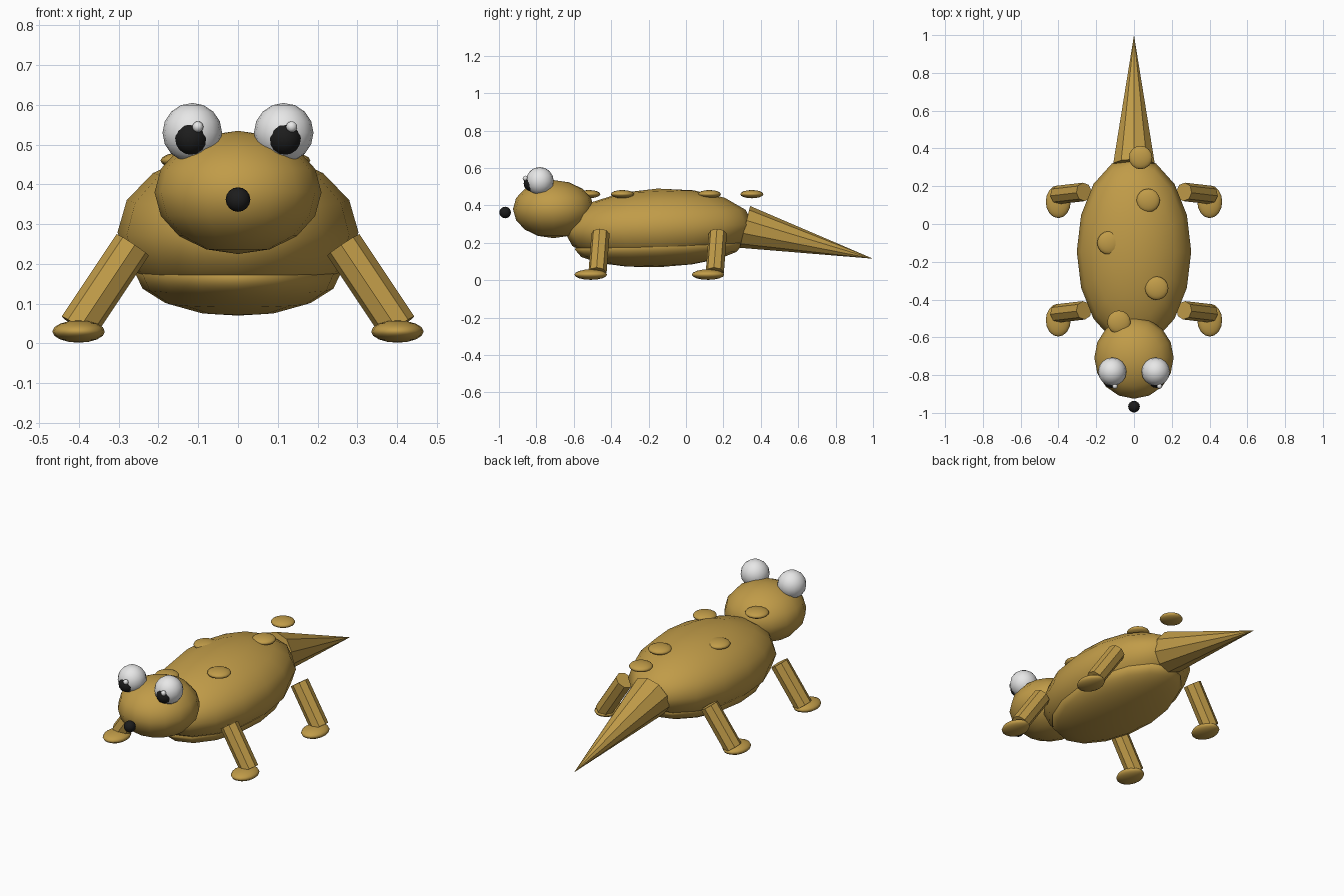
import bpy, math
from mathutils import Vector

if "Cube" in bpy.data.objects:
    bpy.data.objects.remove(bpy.data.objects["Cube"])


def material(name, rgb):
    m = bpy.data.materials.new(name)
    m.diffuse_color = (*rgb, 1)
    m.use_nodes = True
    m.node_tree.nodes["Principled BSDF"].inputs["Base Color"].default_value = m.diffuse_color
    return m


GOLD = material("golden_brown", (0.53, 0.33, 0.065))
WHITE = material("eye_white", (0.8, 0.8, 0.8))
BLACK = material("black", (0.012, 0.012, 0.012))


def ball(name, loc, size, mat, seg=16, rings=8, tilt=0):
    bpy.ops.mesh.primitive_uv_sphere_add(segments=seg, ring_count=rings, radius=1,
                                         location=loc, rotation=(tilt, 0, 0))
    o = bpy.context.object
    o.name = name
    o.scale = size
    o.data.materials.append(mat)
    bpy.ops.object.shade_smooth()
    return o


def taper(name, a, b, r1, r2, sides, mat):
    """Straight cone or cylinder running from a to b."""
    a, b = Vector(a), Vector(b)
    bpy.ops.mesh.primitive_cone_add(vertices=sides, radius1=r1, radius2=r2,
                                    depth=(b - a).length, location=(a + b) / 2)
    o = bpy.context.object
    o.name = name
    o.rotation_euler = (b - a).to_track_quat('Z', 'Y').to_euler()
    o.data.materials.append(mat)
    return o


# Body, belly, head and tail
ball("body", (0, -0.145, 0.28), (0.303, 0.505, 0.21), GOLD, tilt=math.radians(2))
ball("belly", (0, -0.145, 0.18), (0.26, 0.45, 0.11), GOLD, tilt=math.radians(2))
ball("head", (0, -0.708, 0.38), (0.21, 0.217, 0.155), GOLD)
taper("tail", (0, 0.315, 0.285), (0, 1.0, 0.115), 0.115, 0, 10, GOLD)

# Nose
ball("nose", (0, -0.967, 0.362), (0.031, 0.031, 0.031), BLACK)

for side, label in ((-1, "left"), (1, "right")):
    # Eyes with pupils and highlights
    x = side * 0.115
    ball("eye_" + label, (x, -0.782, 0.53), (0.075,) * 3, WHITE)
    px = side * 0.118
    ball("pupil_" + label, (px, -0.825, 0.517), (0.043,) * 3, BLACK)
    ball("eye_highlight_" + label, (px + 0.017, -0.859, 0.545), (0.014,) * 3, WHITE, 12, 6)

    # Splayed legs and flat feet
    for pos, y in (("front", -0.457), ("hind", 0.17)):
        taper(f"{pos}_leg_{label}", (side * 0.265, y, 0.248),
              (side * 0.403, y - 0.016, 0.041), 0.049, 0.049, 8, GOLD)
        ball(f"{pos}_foot_{label}", (side * 0.401, y - 0.052, 0.03),
             (0.066, 0.087, 0.028), GOLD)

# Warts along the back
for i, (x, y) in enumerate([(-0.08, -0.52), (0.12, -0.34), (-0.133, -0.10),
                            (0.075, 0.125), (0.035, 0.352)]):
    ball(f"wart_{i + 1}", (x, y, 0.46), (0.062, 0.062, 0.022), GOLD)
